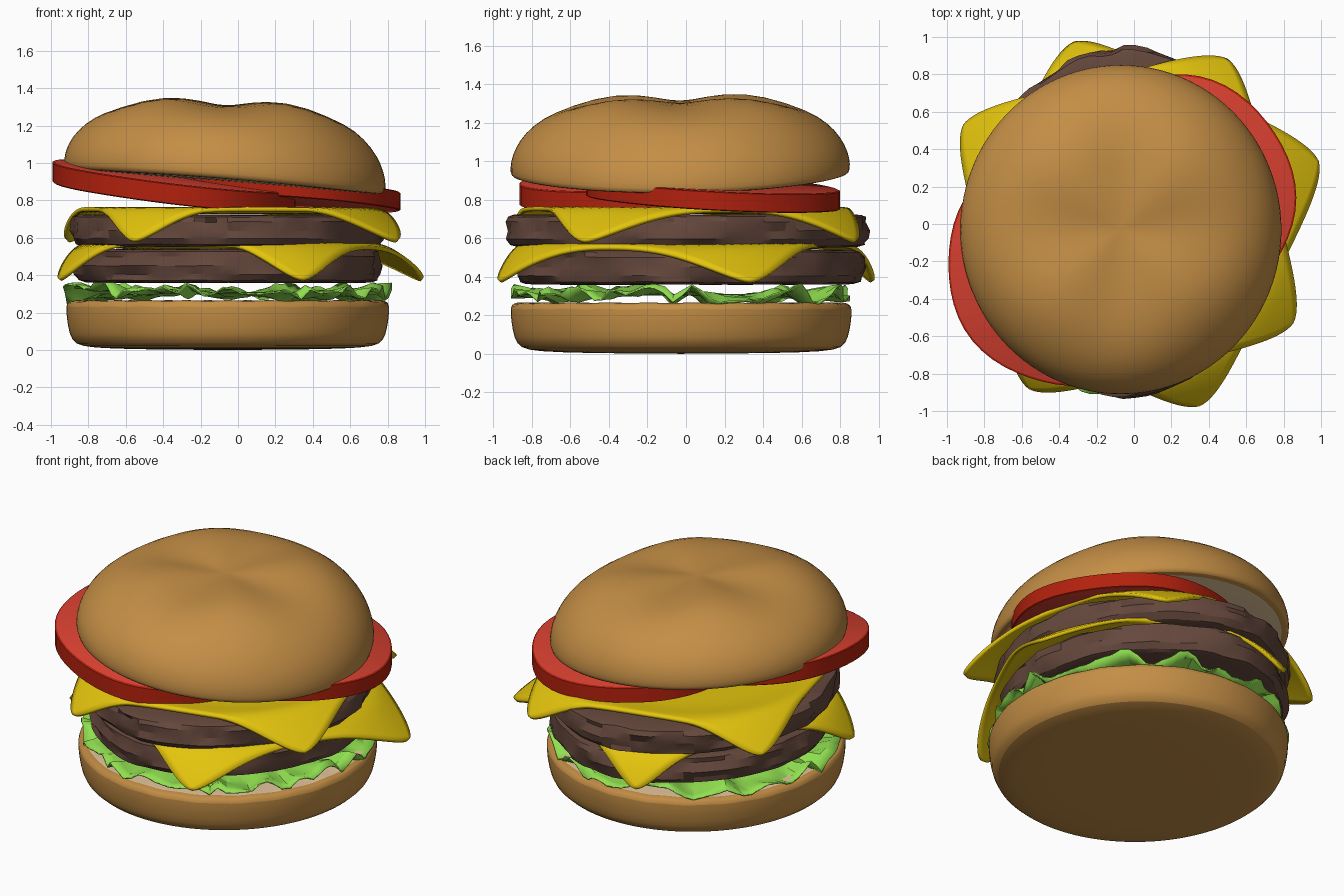
import bpy, bmesh, math
from mathutils import Vector, noise

if "Cube" in bpy.data.objects:
    bpy.data.objects.remove(bpy.data.objects["Cube"], do_unlink=True)


def material(name, r, g, b):
    m = bpy.data.materials.new(name)
    m.diffuse_color = (r, g, b, 1)
    m.use_nodes = True
    node = m.node_tree.nodes["Principled BSDF"]
    node.inputs["Base Color"].default_value = (r, g, b, 1)
    node.inputs["Roughness"].default_value = 0.7
    return m


CRUST = material("crust brown", 0.55, 0.27, 0.06)
CRUMB = material("crumb cream", 0.82, 0.6, 0.35)
GREEN = material("lettuce green", 0.28, 0.74, 0.08)
MEAT = material("patty brown", 0.13, 0.064, 0.046)
YELLOW = material("cheese yellow", 0.77, 0.55, 0.004)
SKIN = material("tomato skin red", 0.45, 0.015, 0.004)
FLESH = material("tomato flesh red", 0.69, 0.052, 0.03)


def smoothstep(a, b, v):
    t = min(max((v - a) / (b - a), 0), 1)
    return t * t * (3 - 2 * t)


def finish(name, bm, mats, smooth=40, subdiv=0, thickness=0):
    """Turn a bmesh into a shaded object with optional modifiers."""
    bmesh.ops.recalc_face_normals(bm, faces=bm.faces[:])
    mesh = bpy.data.meshes.new(name)
    bm.to_mesh(mesh)
    bm.free()
    for m in mats:
        mesh.materials.append(m)
    obj = bpy.data.objects.new(name, mesh)
    bpy.context.collection.objects.link(obj)
    if thickness:
        solid = obj.modifiers.new("thickness", 'SOLIDIFY')
        solid.thickness = thickness
        solid.offset = 0
    if subdiv:
        sub = obj.modifiers.new("rounding", 'SUBSURF')
        sub.levels = sub.render_levels = subdiv
    bpy.ops.object.select_all(action='DESELECT')
    obj.select_set(True)
    bpy.context.view_layer.objects.active = obj
    bpy.ops.object.shade_smooth_by_angle(angle=math.radians(smooth))


def lathe(profile, segments, deform, mat_rule=lambda k: 0):
    """Revolve (radius, z) points; a zero radius becomes a pole."""
    bm = bmesh.new()
    rings = []
    for r, z in profile:
        ring = []
        for i in range(segments if r > 0 else 1):
            a = math.tau * i / segments
            p = Vector((r * math.cos(a), r * math.sin(a), z))
            ring.append(bm.verts.new(deform(p)))
        rings.append(ring)
    for k, (lo, hi) in enumerate(zip(rings, rings[1:])):
        for i in range(segments):
            j = (i + 1) % segments
            if len(lo) == 1:
                f = bm.faces.new((lo[0], hi[j], hi[i]))
            elif len(hi) == 1:
                f = bm.faces.new((lo[i], lo[j], hi[0]))
            else:
                f = bm.faces.new((lo[i], lo[j], hi[j], hi[i]))
            f.material_index = mat_rule(k)
    return bm


# Bottom bun: rounded crust with a flat crumb face and a slightly wavy rim
def bottom_shape(p):
    a = math.atan2(p.y, p.x)
    wave = 0.005 * math.sin(23 * a) * smoothstep(0.2, 0.25, p.z)
    return Vector((p.x * 0.985 - 0.055, p.y * 1.01 - 0.025, p.z + wave))


bottom = [(0, 0), (0.5, 0.004), (0.74, 0.012), (0.83, 0.03), (0.86, 0.08),
          (0.875, 0.17), (0.88, 0.24), (0.865, 0.26), (0.83, 0.266),
          (0.82, 0.264), (0.5, 0.262), (0, 0.262)]
finish("bottom_bun", lathe(bottom, 64, bottom_shape, lambda k: int(k >= 8)),
       [CRUST, CRUMB], subdiv=1)


# Top bun: tilted, gently bent dome with four soft lobes around a dimple
def top_shape(p):
    r, a = math.hypot(p.x, p.y), math.atan2(p.y, p.x)
    lobe = smoothstep(0.05, 0.4, r) * (1 - smoothstep(0.5, 0.85, r))
    tilt = 0.08 - 0.09 * p.z
    bend = 0.035 * p.y ** 2
    if p.z > 0.2:
        p.z -= 0.02 * lobe * math.cos(4 * a)
    return Vector((p.x * 0.98 - 0.07, p.y * 1.005 - 0.03,
                   p.z + 0.9 + bend - tilt * p.x + 0.01 * p.y))


top = [(0, 0), (0.5, 0), (0.82, 0), (0.83, 0), (0.87, 0.003), (0.88, 0.02),
       (0.878, 0.08), (0.855, 0.15), (0.805, 0.23), (0.715, 0.315),
       (0.6, 0.377), (0.45, 0.416), (0.25, 0.418), (0.1, 0.408), (0, 0.403)]
finish("top_bun", lathe(top, 48, top_shape, lambda k: int(k < 3)),
       [CRUST, CRUMB], subdiv=1)


# Lettuce: thin sheet that ruffles towards a ragged edge
def lettuce_shape(p):
    r, a = math.hypot(p.x, p.y), math.atan2(p.y, p.x)
    edge = smoothstep(0.45, 0.85, r)
    ragged = noise.noise(Vector((3 * math.cos(a), 3 * math.sin(a), 4)))
    ripple = noise.noise(Vector((p.x * 7, p.y * 7, 2)))
    grow = 1 + edge * (0.06 * ragged + 0.03 * ripple)
    z = 0.306 + edge * (0.03 * math.sin(11 * a + 6 * ragged) + 0.07 * ripple)
    return Vector((p.x * grow - 0.055, p.y * grow * 1.01 - 0.02,
                   min(max(z, 0.25), 0.358)))


leaf = [(0, 0)] + [(0.86 * k / 14, 0) for k in range(1, 15)]
finish("lettuce", lathe(leaf, 110, lettuce_shape), [GREEN],
       smooth=25, thickness=0.008)


# Patties: squat rounded discs with a chipped, rocky surface
def patty(name, z, height, rx, ry, cx, cy, seed):
    def rocky(p):
        bump = noise.noise(p * 4 + Vector((seed, seed, seed))) * 0.025
        chip = noise.cell(p * 5 + Vector((seed, 0, 0))) * 0.014
        out = smoothstep(0.6, 0.95, math.hypot(p.x, p.y))
        corner = 0.03 * abs(math.sin(2 * math.atan2(p.y, p.x)))
        s = 1 + out * (bump - chip - corner)
        return Vector((p.x * rx * s + cx, p.y * ry * s + cy,
                       z + p.z * height + 0.2 * bump))

    side = [(0, 0), (0.5, 0), (0.8, 0), (0.94, 0.01), (0.982, 0.07),
            (1, 0.25), (1.005, 0.5), (1, 0.78), (0.985, 0.93),
            (0.95, 0.99), (0.8, 1), (0.5, 1), (0, 1)]
    finish(name, lathe(side, 84, rocky), [MEAT], smooth=22)


patty("lower_patty", 0.36, 0.18, 0.815, 0.9, -0.055, 0.02, 3)
patty("upper_patty", 0.553, 0.17, 0.83, 0.935, -0.055, 0.005, 8)


# Cheese: rounded square slices whose corners drape over the patty edge
def cheese(name, z, angle, cx, cy, drop):
    def overhang(x, y):
        return math.hypot((x + cx + 0.055) / 0.83, (y + cy) / 0.92) - 0.93

    bm = bmesh.new()
    bmesh.ops.create_grid(bm, x_segments=44, y_segments=44, size=1)
    turn = math.radians(angle - 45)
    for v in bm.verts:
        pull = 0.79 * (1 - 0.085 * abs(v.co.x * v.co.y) ** 5)
        x = pull * (v.co.x * math.cos(turn) - v.co.y * math.sin(turn))
        y = pull * (v.co.x * math.sin(turn) + v.co.y * math.cos(turn))
        r = math.hypot(x, y)
        reach = 1.022 / max(r, 0.01)
        fall = max(overhang(x, y), 0) / max(overhang(x * reach, y * reach), 0.08)
        hump = 0.015 * math.exp(-((r - 0.78) / 0.1) ** 2)
        v.co = (x + cx, y + cy, z + hump - drop * fall ** 1.5)
    finish(name, bm, [YELLOW], smooth=60, thickness=0.022)


cheese("lower_cheese", 0.551, 19, 0.015, 0.0, 0.175)
cheese("upper_cheese", 0.738, -31, -0.03, 0.0, 0.155)


# Tomato slices: tilted discs with darker skin around paler flesh
def tomato(name, centre, radius, slope_x, slope_y, half):
    def tilt(p):
        a = math.atan2(p.y, p.x)
        s = radius * (1 + 0.012 * math.cos(5 * a))
        return Vector((p.x * s, p.y * s, p.z + p.x * radius * slope_x
                       + p.y * radius * slope_y)) + Vector(centre)

    slab = [(0, -half), (0.985, -half), (1, -half * 0.9),
            (1, half * 0.9), (0.985, half), (0, half)]
    finish(name, lathe(slab, 56, tilt, lambda k: int(k in (0, 4))),
           [SKIN, FLESH], smooth=50)


tomato("left_tomato", (0.2, 0.14, 0.837), 0.66, -0.065, -0.055, 0.05)
tomato("right_tomato", (-0.35, -0.215, 0.876), 0.65, -0.12, 0.065, 0.056)
